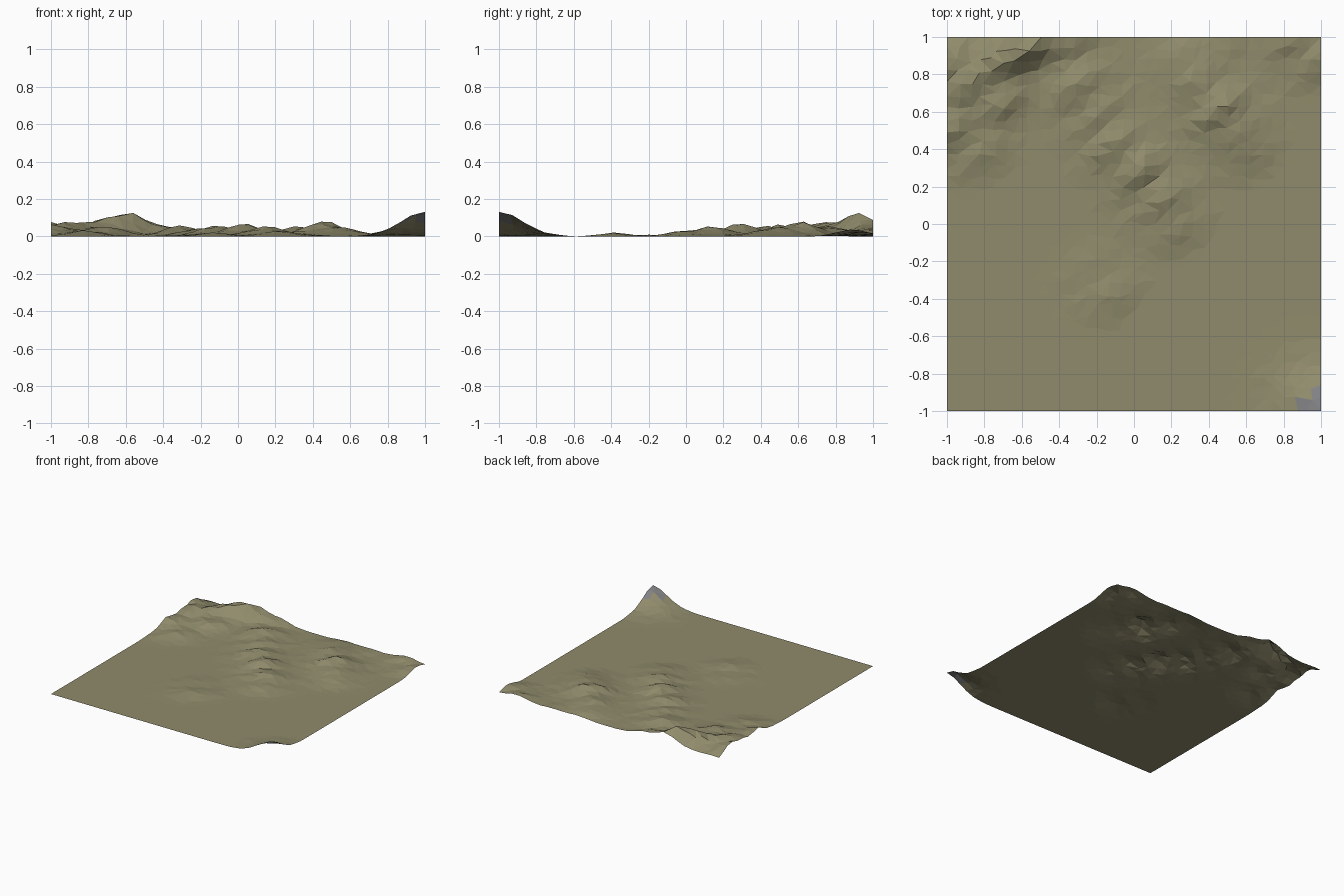
import bpy, bmesh, math, random
from mathutils import noise, Vector

if "Cube" in bpy.data.objects:
    bpy.data.objects.remove(bpy.data.objects["Cube"])

random.seed(4)
N = 32                                   # grid cells per side
STEP = 2.0 / N
AX, AY = 0.82, 0.57                      # direction of the ridge crests

# Hill bumps: position across the ridges (u), along them (v), height
BUMPS = [
    # central ridge
    (.18, -.15, .025), (.20, .016, .052), (.18, .21, .068), (.15, .40, .055),
    (.17, .59, .042), (.18, .78, .055), (.08, 1.09, .105), (.27, .98, .045),
    # right ridge
    (.72, -.03, .025), (.72, .10, .045), (.71, .26, .080), (.70, .44, .050), (.72, .60, .030),
    # left ridge
    (-.33, -.24, .017), (-.33, -.05, .006), (-.46, .78, .030), (-.54, .98, .060),
    (-.34, 1.12, .070), (-.34, 1.28, .075), (-.21, .94, .050), (-.09, 1.12, .070),
    # far right corner
    (1.33, .15, .035), (1.26, .34, .038), (.95, .50, .012),
]


def height(x, y):
    u, v = AX * x + AY * y, -AY * x + AX * y
    u += 0.03 * noise.noise(Vector((x * 4, y * 4, 1.3)))
    v += 0.03 * noise.noise(Vector((x * 4, y * 4, 7.1)))
    z = sum(h * math.exp(-((u - a) / .15) ** 2 - ((v - b) / .085) ** 2)
            for a, b, h in BUMPS)
    # corner peak
    z += .13 * math.exp(-((x - 1) ** 2 + (y + 1) ** 2) / .18 ** 2)
    return max(0.0, z)


def material(name, color):
    m = bpy.data.materials.new(name)
    m.diffuse_color = (*color, 1)
    m.use_nodes = True
    m.node_tree.nodes["Principled BSDF"].inputs["Base Color"].default_value = m.diffuse_color
    return m


# Terrain sheet with slightly irregular facets
bm = bmesh.new()
bmesh.ops.create_grid(bm, x_segments=N, y_segments=N, size=1)
for v in bm.verts:
    jx, jy = (random.uniform(-.25, .25) * STEP for _ in range(2))
    if abs(v.co.x) < .999:
        v.co.x += jx
    if abs(v.co.y) < .999:
        v.co.y += jy
    v.co.z = height(v.co.x, v.co.y)
    if v.co.z > .002:
        v.co.z += random.uniform(0, .004)
bmesh.ops.triangulate(bm, faces=bm.faces[:], quad_method='SHORT_EDGE')

# Grey rock on the corner peak, olive ground elsewhere
for f in bm.faces:
    c = f.calc_center_median()
    f.smooth = False
    f.material_index = 1 if c.z > .085 and c.x > .8 and c.y < -.8 else 0

mesh = bpy.data.meshes.new("terrain")
bm.to_mesh(mesh)
bm.free()
mesh.materials.append(material("olive_ground", (.28, .26, .15)))
mesh.materials.append(material("grey_rock", (.22, .22, .23)))
terrain = bpy.data.objects.new("terrain", mesh)
bpy.context.collection.objects.link(terrain)
